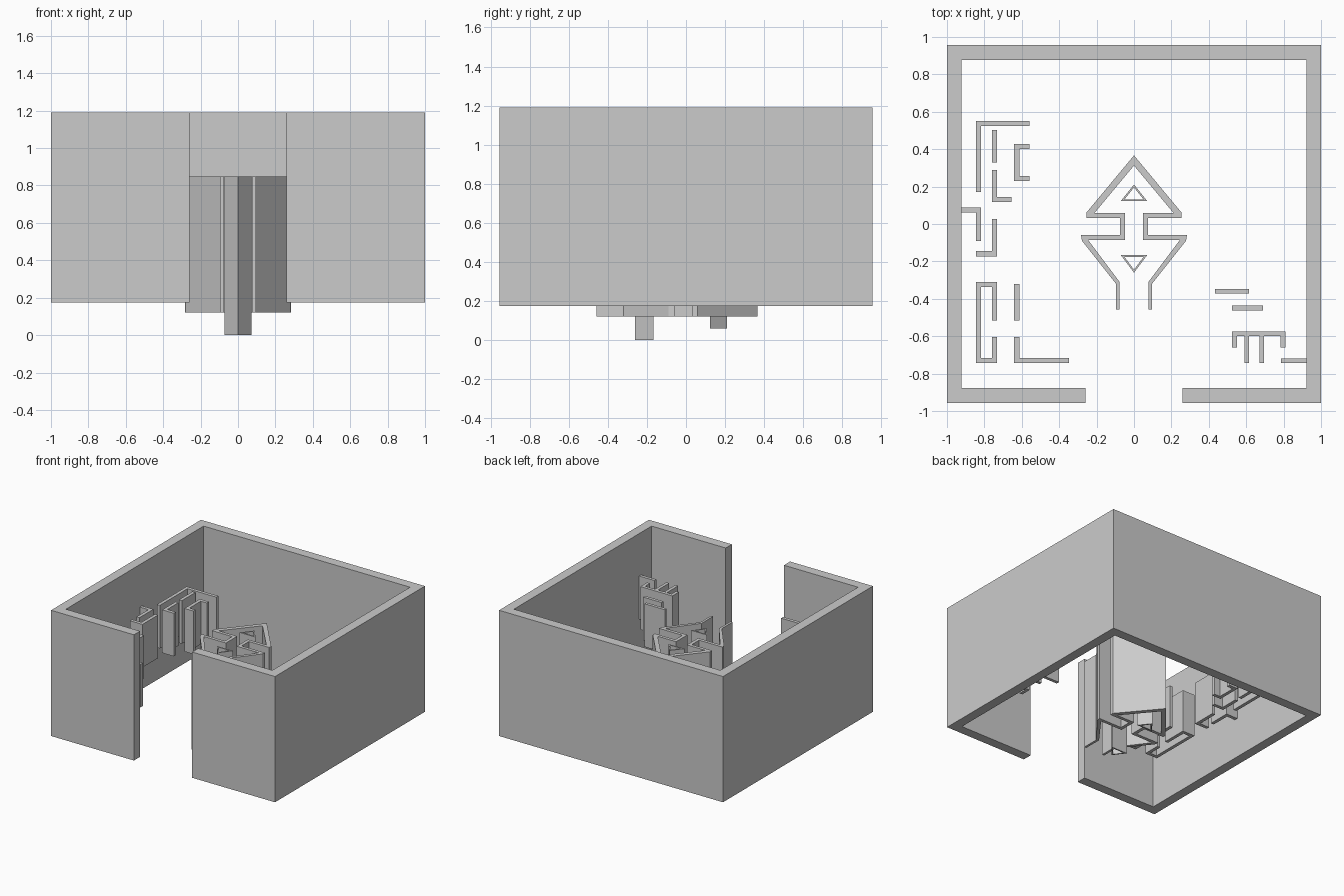
import bpy, bmesh
from mathutils import Vector

if "Cube" in bpy.data.objects:
    bpy.data.objects.remove(bpy.data.objects["Cube"])

TOP = 0.848      # shared top of the inner partitions
HANG = 0.50      # underside of the side partitions


def finish(bm, name):
    bmesh.ops.recalc_face_normals(bm, faces=bm.faces)
    mesh = bpy.data.meshes.new(name)
    bm.to_mesh(mesh)
    bm.free()
    obj = bpy.data.objects.new(name, mesh)
    bpy.context.collection.objects.link(obj)
    return obj


def wall(name, path, z0, z1, width=0.027, closed=False):
    """Upright wall of even thickness following a plan path with mitred corners."""
    pts = [Vector(p) for p in path]
    n = len(pts)
    bm = bmesh.new()
    rings = []
    for i, p in enumerate(pts):
        a = (p - pts[i - 1]).normalized() if (closed or i > 0) else None
        b = (pts[(i + 1) % n] - p).normalized() if (closed or i < n - 1) else None
        a, b = a or b, b or a
        na, nb = Vector((-a.y, a.x)), Vector((-b.y, b.x))
        off = (na + nb) * (width / 2 / (1 + na.dot(nb)))
        rings.append([bm.verts.new((q.x, q.y, z)) for q, z in
                      ((p + off, z0), (p - off, z0), (p - off, z1), (p + off, z1))])
    for i in range(n if closed else n - 1):
        r, s = rings[i], rings[(i + 1) % n]
        for k in range(4):
            m = (k + 1) % 4
            bm.faces.new((r[k], r[m], s[m], s[k]))
    if not closed:
        bm.faces.new(rings[0])
        bm.faces.new(rings[-1])
    return finish(bm, name)


def prism(name, outline, z0, z1):
    """Plan outline extruded upwards."""
    bm = bmesh.new()
    face = bm.faces.new([bm.verts.new((x, y, z0)) for x, y in outline])
    ext = bmesh.ops.extrude_face_region(bm, geom=[face])
    verts = [v for v in ext["geom"] if isinstance(v, bmesh.types.BMVert)]
    bmesh.ops.translate(bm, verts=verts, vec=(0, 0, z1 - z0))
    # the extrusion keeps the base face; restore it if it was dropped
    bm.edges.ensure_lookup_table()
    holes = [e for e in bm.edges if e.is_boundary]
    if holes:
        bmesh.ops.holes_fill(bm, edges=holes, sides=0)
    return finish(bm, name)


# outer enclosure with the front opening
wall("outer_wall", [(-0.26, -0.917), (-0.961, -0.917), (-0.961, 0.917),
                    (0.961, 0.917), (0.961, -0.917), (0.26, -0.917)],
     0.175, 1.19, 0.078)

# central partition: half the plan, mirrored across x
half = [(0, 0.367), (-0.255, 0.06), (-0.255, 0.032), (-0.075, 0.032),
        (-0.075, -0.06), (-0.283, -0.06), (-0.278, -0.09), (-0.096, -0.32),
        (-0.096, -0.457), (-0.077, -0.457), (-0.077, -0.31), (-0.245, -0.086),
        (-0.048, -0.086), (-0.048, 0.058), (-0.212, 0.058), (0, 0.312)]
prism("central_partition", half + [(-x, y) for x, y in half[-2:0:-1]], 0.12, TOP)

# hollow triangular shafts
wall("rear_shaft", [(0, 0.203), (-0.061, 0.127), (0.061, 0.127)], 0.06, TOP, 0.01, True)
wall("front_shaft", [(0, -0.252), (-0.061, -0.171), (0.061, -0.171)], 0.0, TOP, 0.01, True)

# left side partitions
A, B, C = -0.831, -0.746, -0.627     # the three column lines
left = [
    [(-0.56, 0.537), (A, 0.537), (A, 0.17)],
    [(B, 0.503), (B, 0.33)],
    [(-0.56, 0.415), (C, 0.415), (C, 0.244), (-0.56, 0.244)],
    [(B, 0.29), (B, 0.131), (-0.655, 0.131)],
    [(-0.921, 0.076), (A, 0.076), (A, -0.09)],
    [(B, 0.027), (B, -0.159), (-0.845, -0.159)],
    [(B, -0.515), (B, -0.324), (A, -0.324), (A, -0.73), (B, -0.73), (B, -0.605)],
    [(C, -0.32), (C, -0.515)],
    [(C, -0.605), (C, -0.73), (-0.348, -0.73)],
]
for i, path in enumerate(left, 1):
    wall(f"left_partition_{i}", path, HANG, TOP)

# right side partitions, including the comb with two long middle legs
right = [
    [(0.433, -0.36), (0.615, -0.36)],
    [(0.524, -0.449), (0.69, -0.449)],
    [(0.537, -0.66), (0.537, -0.587), (0.797, -0.587), (0.797, -0.66)],
    [(0.603, -0.6), (0.603, -0.743)],
    [(0.683, -0.6), (0.683, -0.743)],
    [(0.785, -0.731), (0.921, -0.731)],
]
for i, path in enumerate(right, 1):
    wall(f"right_partition_{i}", path, HANG, TOP, 0.025)
